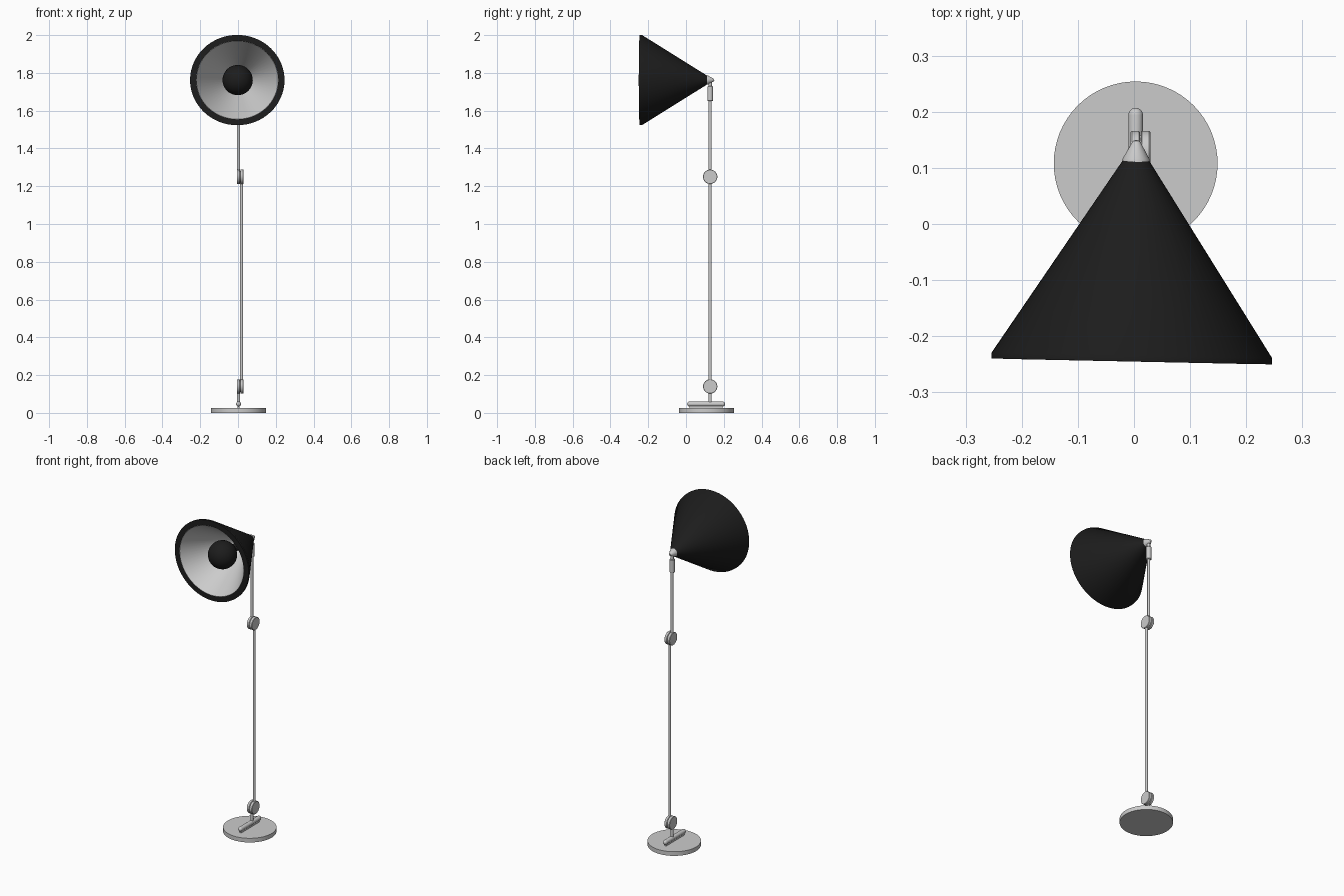
import bpy, bmesh, math
from mathutils import Vector

if "Cube" in bpy.data.objects:
    bpy.data.objects.remove(bpy.data.objects["Cube"])

black = bpy.data.materials.new("black")
black.diffuse_color = (0.012, 0.012, 0.012, 1)
black.use_nodes = True
black.node_tree.nodes["Principled BSDF"].inputs["Base Color"].default_value = black.diffuse_color


def lathe(name, profile, loc, axis='Z', yaw=0.0, mat=None, segs=48, closed=False):
    """Revolve (radius, height) points; the height axis is X, Y or Z."""
    bm = bmesh.new()
    rings = []
    for r, h in profile:
        if r < 1e-6:
            rings.append([bm.verts.new((0, 0, h))])
        else:
            rings.append([bm.verts.new((r * math.cos(2 * math.pi * i / segs),
                                        r * math.sin(2 * math.pi * i / segs), h))
                          for i in range(segs)])
    pairs = list(zip(rings, rings[1:]))
    if closed:
        pairs.append((rings[-1], rings[0]))
    for a, b in pairs:
        for i in range(segs):
            j = (i + 1) % segs
            if len(a) == 1 and len(b) == 1:
                break
            if len(a) == 1:
                bm.faces.new((a[0], b[i], b[j]))
            elif len(b) == 1:
                bm.faces.new((a[i], a[j], b[0]))
            else:
                bm.faces.new((a[i], a[j], b[j], b[i]))
    bmesh.ops.recalc_face_normals(bm, faces=bm.faces)
    me = bpy.data.meshes.new(name)
    bm.to_mesh(me)
    bm.free()
    ob = bpy.data.objects.new(name, me)
    bpy.context.collection.objects.link(ob)
    ob.location = loc
    ob.rotation_euler = {'X': (0, math.pi / 2, 0), 'Y': (-math.pi / 2, 0, yaw), 'Z': (0, 0, 0)}[axis]
    if mat:
        me.materials.append(mat)
    bpy.ops.object.select_all(action='DESELECT')
    ob.select_set(True)
    bpy.context.view_layer.objects.active = ob
    bpy.ops.object.shade_smooth_by_angle(angle=math.radians(35))
    return ob


def cyl(name, r, h0, h1, loc, axis='Z', bevel=0.0, segs=32):
    b = bevel
    prof = [(0, h0), (r - b, h0)] + ([(r, h0 + b), (r, h1 - b)] if b else [(r, h1)])
    prof += [(r - b, h1), (0, h1)] if b else [(0, h1)]
    return lathe(name, prof, loc, axis, segs=segs)


def arc(r, h, a0, a1, n=8):
    """Arc points for rounded ends; angles in degrees from the equator."""
    out = []
    for i in range(n + 1):
        a = math.radians(a0 + (a1 - a0) * i / n)
        out.append((max(0.0, r * math.cos(a)), h + r * math.sin(a)))
    return out


PX, PY = 0.003, 0.128   # main stem
LX = 0.019              # offset lower pole

# Base
cyl("base_plate", 0.146, 0.0, 0.025, (PX, 0.108, 0), segs=64)
lathe("base_handle", arc(0.013, 0.016, -90, 0) + arc(0.013, 0.191, 0, 90),
      (PX, 0.003, 0.047), 'Y', segs=24)
bpy.ops.mesh.primitive_cube_add(size=1, location=(PX, 0.105, 0.031))
foot = bpy.context.object
foot.name = "handle_foot"
foot.scale = (0.012, 0.175, 0.016)

# Poles
cyl("base_stem", 0.008, 0.045, 0.14, (PX, PY, 0), segs=24)
cyl("lower_pole", 0.008, 0.14, 1.25, (LX, PY, 0), segs=24)
cyl("upper_pole", 0.008, 1.25, 1.66, (PX, PY, 0), segs=24)

# Hinges: two discs on a pin
for label, z in (("lower", 0.14), ("upper", 1.25)):
    cyl(label + "_hinge_left", 0.038, -0.006, 0.0105, (0, PY, z), 'X', 0.002)
    cyl(label + "_hinge_right", 0.038, 0.0125, 0.029, (0, PY, z), 'X', 0.002)
    cyl(label + "_hinge_pin", 0.030, 0.008, 0.015, (0, PY, z), 'X')

# Head fitting
cyl("head_sleeve", 0.015, 1.65, 1.73, (PX, PY, 0), bevel=0.003)
cyl("head_neck", 0.009, 1.72, 1.765, (PX, PY, 0), segs=24)

# Shade assembly, lathed along y and turned slightly
YAW = math.radians(-1.2)
C = (0, -0.06, 1.762)


def head(name, pts, mat=None, closed=False, segs=64):
    return lathe(name, [(r, y + 0.06) for r, y in pts], C, 'Y', YAW, mat, segs, closed)


cap = head("shade_cap", [(0, 0.108), (0.024, 0.108), (0.024, 0.116), (0.009, 0.143),
                         (0.006, 0.148), (0, 0.150)], segs=32)
shade = head("shade", [(0, 0.114), (0.023, 0.114), (0.25, -0.234), (0.25, -0.245),
                       (0.217, -0.245), (0.012, 0.085), (0, 0.085)], black)
lining = head("shade_lining", [(0.2165, -0.2452), (0.2185, -0.2448), (0.014, 0.0855),
                               (0.010, 0.083)], closed=True)
socket = head("bulb_socket", [(0, 0.09), (0.022, 0.09), (0.022, -0.08), (0, -0.08)], black, segs=32)
bulb = head("bulb", arc(0.08, -0.145, -90, 90, 20), black, segs=40)
for ob in (shade, lining):
    ob.scale = (1, 0.956, 1)   # slightly flattened vertically
